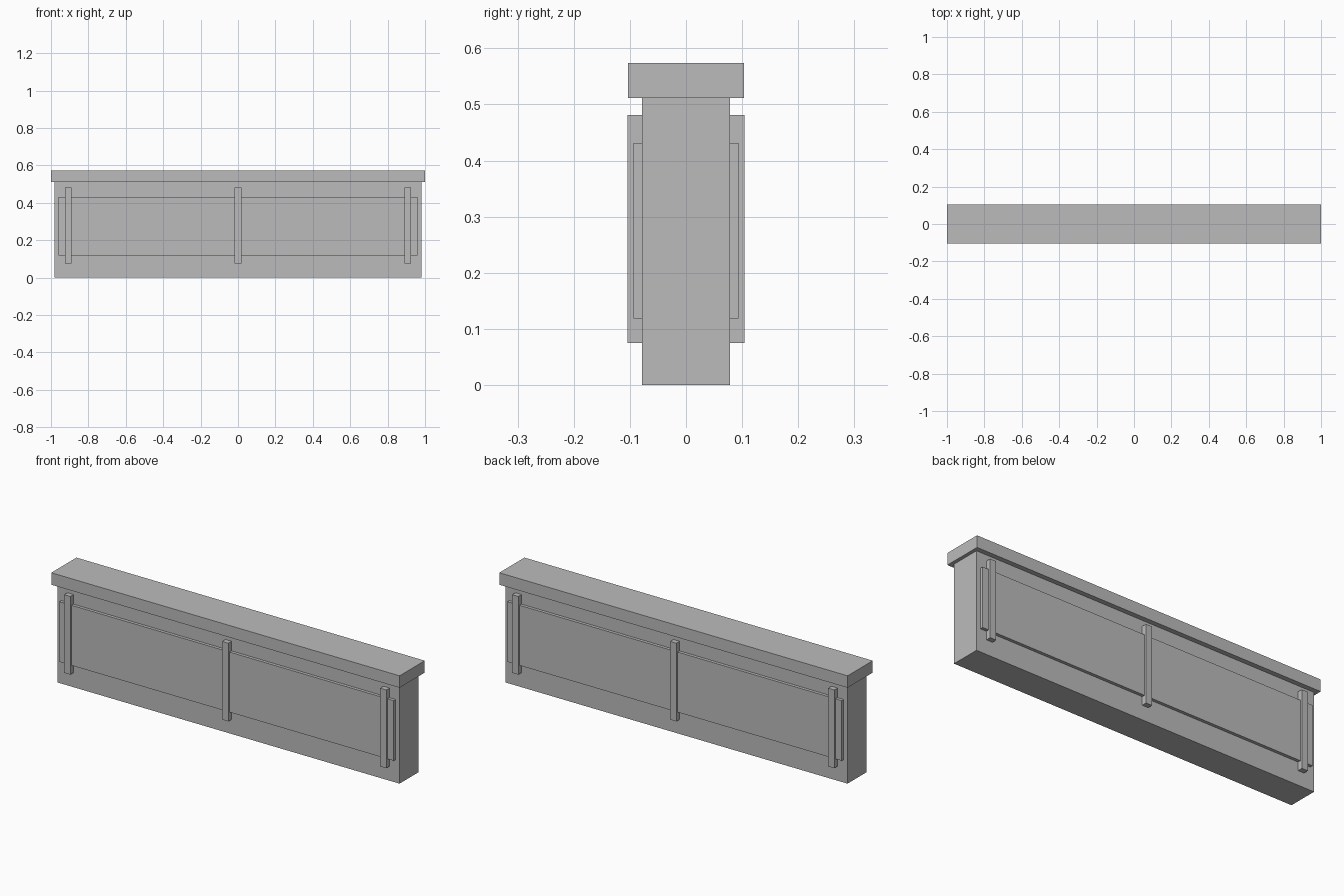
import bpy

if "Cube" in bpy.data.objects:
    bpy.data.objects.remove(bpy.data.objects["Cube"], do_unlink=True)

# Single stone grey
grey = bpy.data.materials.new("stone_grey")
grey.use_nodes = True
colour = (0.5, 0.5, 0.5, 1)
grey.diffuse_color = colour
grey.node_tree.nodes["Principled BSDF"].inputs["Base Color"].default_value = colour


def box(name, x, y, z):
    """Box spanning the (min, max) pair on each axis."""
    spans = (x, y, z)
    bpy.ops.mesh.primitive_cube_add(size=1, location=[(a + b) / 2 for a, b in spans])
    obj = bpy.context.object
    obj.name = name
    obj.scale = [b - a for a, b in spans]
    bpy.ops.object.transform_apply(location=False, rotation=False, scale=True)
    obj.data.materials.append(grey)
    return obj


wall = 0.078  # half thickness of the wall

# Wall and overhanging cap
box("wall_body", (-0.982, 0.982), (-wall, wall), (0, 0.512))
box("wall_cap", (-1, 1), (-0.103, 0.103), (0.512, 0.574))

# Raised panel and three upright bars on each face
for side, sign in (("front", -1), ("back", 1)):
    def depth(outer):
        return sorted((sign * wall, sign * outer))

    box(side + "_panel", (-0.96, 0.96), depth(0.094), (0.119, 0.431))
    for place, x in (("right", -0.907), ("middle", 0), ("left", 0.907)):
        box(f"{side}_{place}_bar", (x - 0.0175, x + 0.0175), depth(0.1045), (0.075, 0.481))
